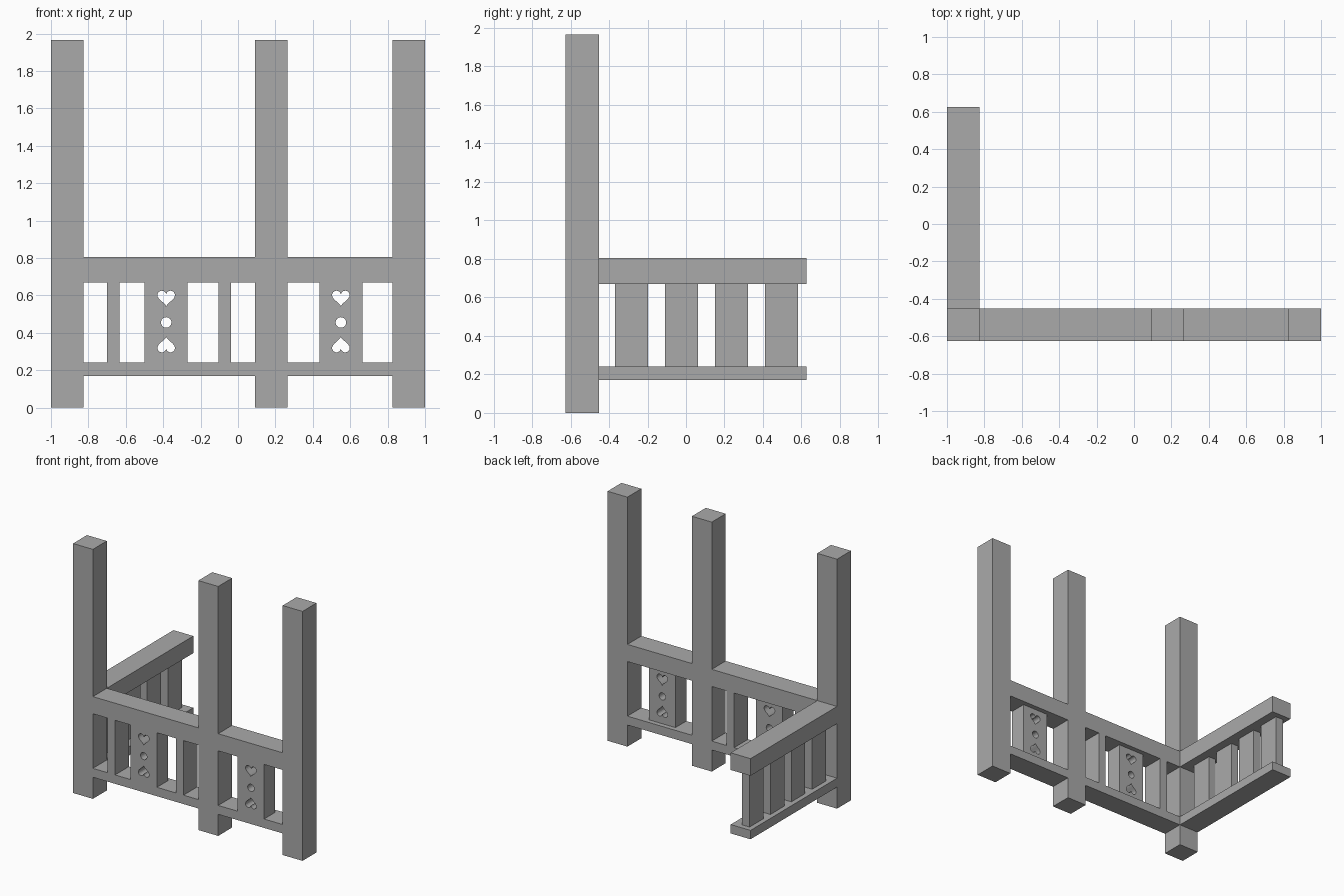
import bpy
from math import sin, cos, pi
from mathutils import Matrix

default = bpy.data.objects.get("Cube")
if default:
    bpy.data.objects.remove(default)

grey = bpy.data.materials.new("plain_grey")
grey.use_nodes = True
COLOUR = (0.4, 0.4, 0.4, 1)
grey.diffuse_color = COLOUR
grey.node_tree.nodes["Principled BSDF"].inputs["Base Color"].default_value = COLOUR

POST = 0.173
HEIGHT = 1.965
FRONT, BACK = -0.625, 0.625
INNER = FRONT + POST            # back face of the front railing
SIDE_IN = -1 + POST             # inner face of the side railing
LOW, HIGH = (0.17, 0.24), (0.67, 0.805)
GAP = (LOW[1], HIGH[0])         # space between the rails


def box(name, xs, ys, zs):
    """Box spanning three (low, high) ranges."""
    spans = (xs, ys, zs)
    bpy.ops.mesh.primitive_cube_add(size=1, location=[sum(s) / 2 for s in spans])
    ob = bpy.context.object
    ob.name = name
    ob.data.transform(Matrix.Diagonal([s[1] - s[0] for s in spans] + [1]))
    ob.data.materials.append(grey)
    return ob


def heart(cx, cz, flip):
    """Heart outline, point down unless flipped."""
    s = 0.00294
    pts = []
    for i in range(40):
        t = 2 * pi * i / 40
        h = 13 * cos(t) - 5 * cos(2 * t) - 2 * cos(3 * t) - cos(4 * t)
        pts.append((cx + s * 16 * sin(t) ** 3, cz + s * h * flip))
    return pts


def circle(cx, cz, r, n=32):
    return [(cx + r * cos(2 * pi * i / n), cz + r * sin(2 * pi * i / n)) for i in range(n)]


def pierced_panel(name, cx, width, depth):
    """Flat board with two hearts and a round hole cut through it."""
    x0, x1 = cx - width / 2, cx + width / 2
    z0, z1 = GAP
    loops = [[(x0, z0), (x1, z0), (x1, z1), (x0, z1)],
             heart(cx, 0.59, 1), circle(cx, 0.455, 0.028), heart(cx, 0.33, -1)]
    curve = bpy.data.curves.new(name + "_outline", "CURVE")
    curve.dimensions = "2D"
    curve.fill_mode = "BOTH"
    curve.extrude = depth / 2
    for pts in loops:
        spline = curve.splines.new("POLY")
        spline.points.add(len(pts) - 1)
        for p, (x, z) in zip(spline.points, pts):
            p.co = (x, z, 0, 1)
        spline.use_cyclic_u = True
    helper = bpy.data.objects.new(name + "_outline", curve)
    bpy.context.collection.objects.link(helper)
    bpy.context.view_layer.update()
    mesh = bpy.data.meshes.new_from_object(
        helper.evaluated_get(bpy.context.evaluated_depsgraph_get()))
    bpy.data.objects.remove(helper)
    # Stand the board upright with its face flush with the front
    mesh.transform(Matrix.Translation((0, FRONT + depth / 2, 0)) @ Matrix.Rotation(pi / 2, 4, "X"))
    mesh.materials.clear()
    mesh.materials.append(grey)
    for poly in mesh.polygons:
        poly.use_smooth = False
    bpy.context.collection.objects.link(bpy.data.objects.new(name, mesh))


# Posts
post_x = {"right_post": -1, "middle_post": 0.092, "left_post": 1 - POST}
for name, x in post_x.items():
    box(name, (x, x + POST), (FRONT, INNER), (0, HEIGHT))

# Front rails between the posts, and side rails running back
starts = list(post_x.values())
for level, zs in (("lower", LOW), ("upper", HIGH)):
    for side, a, b in (("right", starts[0], starts[1]), ("left", starts[1], starts[2])):
        box(f"{level}_{side}_front_rail", (a + POST, b), (FRONT, INNER), zs)
    box(f"{level}_side_rail", (-1, SIDE_IN), (INNER, BACK), zs)

# Narrow front balusters set edge-on
for i, x in enumerate((-0.70, -0.103)):
    box(f"front_baluster_{i + 1}", (x, x + 0.066), (FRONT, INNER), GAP)

# Pierced panels
pierced_panel("right_pierced_panel", -0.384, 0.23, 0.135)
pierced_panel("left_pierced_panel", 0.55, 0.23, 0.135)

# Side balusters
for i in range(4):
    y = -0.37 + 0.26 * i
    box(f"side_baluster_{i + 1}", (-0.962, -0.896), (y, y + POST), GAP)
